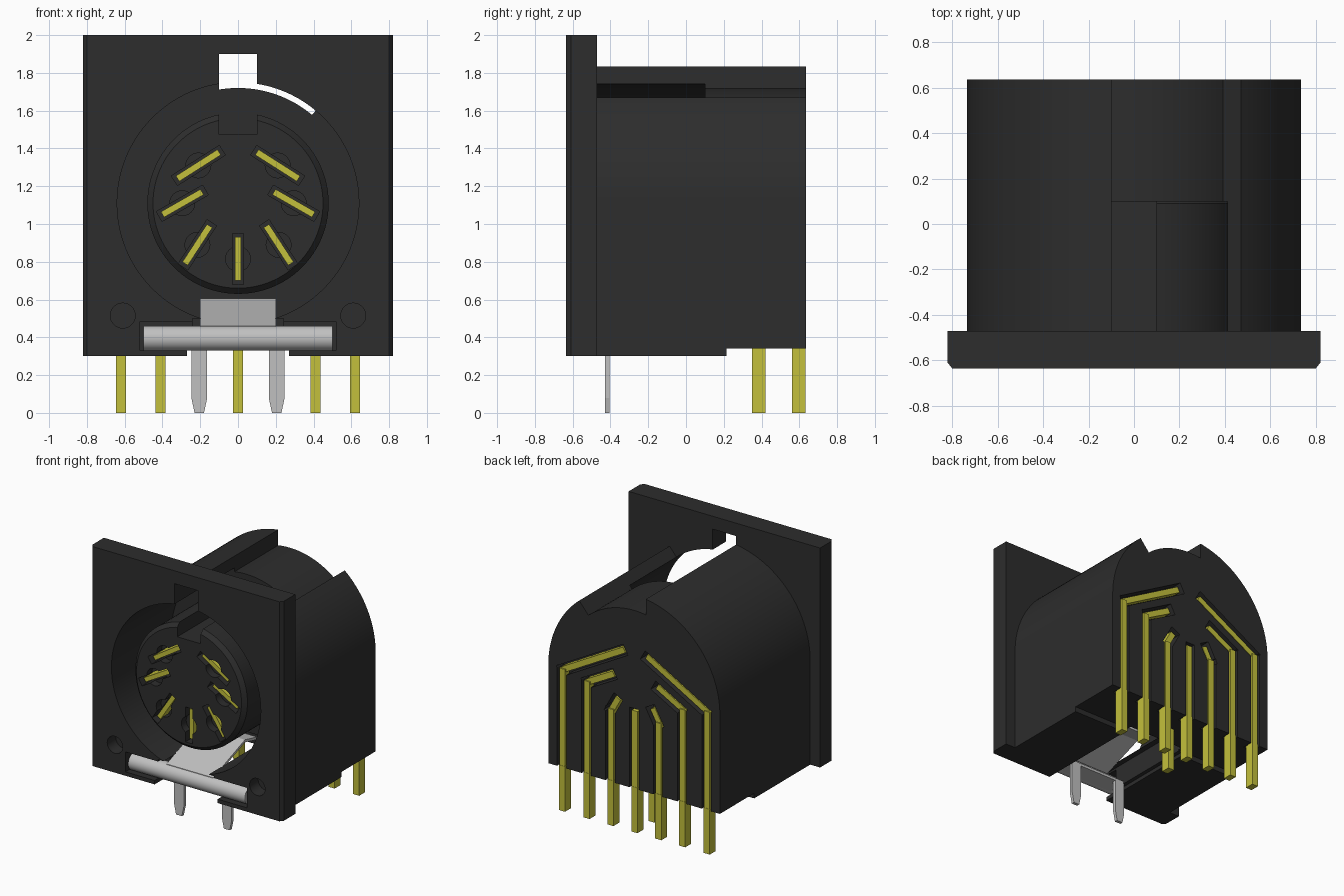
import bpy, bmesh
from math import sin, cos, pi, radians, acos, degrees, hypot
from mathutils import Vector

if "Cube" in bpy.data.objects:
    bpy.data.objects.remove(bpy.data.objects["Cube"], do_unlink=True)


def material(name, rgb):
    m = bpy.data.materials.new(name)
    m.use_nodes = True
    m.diffuse_color = (*rgb, 1)
    m.node_tree.nodes["Principled BSDF"].inputs["Base Color"].default_value = (*rgb, 1)
    return m


BLACK = material("black plastic", (0.026, 0.026, 0.026))
GOLD = material("yellow contact metal", (0.55, 0.53, 0.045))
GREY = material("grey clip metal", (0.53, 0.53, 0.53))
CZ = 1.11                      # height of the socket axis
FRONT, BACK, SEAT = -0.635, 0.635, -0.47
PLACE = {"x": lambda u, v, t: (t, u, v),
         "y": lambda u, v, t: (u, t, v),
         "z": lambda u, v, t: (u, v, t)}


def prism(name, pts, axis, a, b, mat=BLACK):
    """Extrude a closed 2D profile along an axis from a to b."""
    bm = bmesh.new()
    lo, hi = ([bm.verts.new(PLACE[axis](u, v, t)) for u, v in pts] for t in (a, b))
    bm.faces.new(lo)
    bm.faces.new(hi)
    n = len(pts)
    for i in range(n):
        j = (i + 1) % n
        bm.faces.new((lo[i], lo[j], hi[j], hi[i]))
    bmesh.ops.recalc_face_normals(bm, faces=bm.faces)
    me = bpy.data.meshes.new(name)
    bm.to_mesh(me)
    bm.free()
    me.materials.append(mat)
    ob = bpy.data.objects.new(name, me)
    bpy.context.scene.collection.objects.link(ob)
    return ob


def arc(cx, cz, r, a0, a1, n):
    return [(cx + r * cos(radians(a0 + (a1 - a0) * i / n)),
             cz + r * sin(radians(a0 + (a1 - a0) * i / n))) for i in range(n + 1)]


def circle(cx, cz, r, n=64):
    return arc(cx, cz, r, 0, 360, n)[:-1]


def rect(u0, u1, v0, v1):
    return [(u0, v0), (u1, v0), (u1, v1), (u0, v1)]


def strip(p, q, w, extra=0.0):
    """Rectangle of width w running from p to q."""
    p, q = Vector(p), Vector(q)
    d = (q - p).normalized()
    s = Vector((-d.y, d.x)) * w / 2
    p, q = p - d * extra, q + d * extra
    return [tuple(c) for c in (p + s, p - s, q - s, q + s)]


def bake(ob):
    dg = bpy.context.evaluated_depsgraph_get()
    me = bpy.data.meshes.new_from_object(ob.evaluated_get(dg))
    ob.modifiers.clear()
    ob.data = me


def cut(ob, pts, axis, a, b):
    tool = prism("cutter", pts, axis, a, b)
    tool.hide_render = True
    mod = ob.modifiers.new("cut", "BOOLEAN")
    mod.operation, mod.solver, mod.object = "DIFFERENCE", "EXACT", tool
    bake(ob)
    bpy.data.objects.remove(tool, do_unlink=True)


def smooth(ob):
    bpy.ops.object.select_all(action="DESELECT")
    ob.select_set(True)
    bpy.context.view_layer.objects.active = ob
    bpy.ops.object.shade_smooth_by_angle(angle=radians(25))


# Contact layout: centre, inner and outer blade ends, rear leg position
CONTACTS = [((0.10, 1.38), (0.32, 1.24), (0.62, 1.09)),
            ((0.19, 1.17), (0.40, 1.05), (0.41, 1.05)),
            ((0.15, 0.99), (0.28, 0.79), (0.205, 0.89))]
PINS = [tuple((s * x, z) for x, z in c) for c in CONTACTS for s in (1, -1)]
PINS.append(((0, 0.93), (0, 0.70), (0, 0.93)))

# Front flange with chamfered upright edges
flange = prism("front_flange", [(-0.82, SEAT), (-0.82, FRONT + 0.025), (-0.8, FRONT),
                                (0.8, FRONT), (0.82, FRONT + 0.025), (0.82, SEAT)],
               "z", 0.3, 2.0)
cut(flange, circle(0, CZ, 0.64, 96), "y", -0.8, -0.3)
cut(flange, rect(-0.1, 0.1, 1.6, 1.9), "y", -0.8, -0.3)
cut(flange, rect(-0.24, 0.24, 0.2, 0.5), "y", -0.8, -0.3)
cut(flange, rect(-0.27, 0.27, 0.1, 0.33), "y", -0.81, -0.31)
cut(flange, rect(-0.52, 0.52, 0.33, 0.485), "y", -0.8, -0.49)
for s in (1, -1):
    cut(flange, circle(s * 0.61, 0.515, 0.066, 32), "y", -0.8, -0.53)

# Main housing: round-topped block with the socket bore
body = prism("housing", [(-0.735, 0.3), (0.735, 0.3)] + arc(0, 1.105, 0.735, 0, 180, 64),
             "y", SEAT, BACK)
cut(body, circle(0, CZ, 0.64, 96), "y", -0.8, 0.1)
cut(body, rect(-0.9, 0.9, 0.1, 0.34), "y", 0.215, 0.9)
cut(body, rect(-0.24, 0.24, 0.2, 0.5), "y", -0.8, 0.25)
cut(body, rect(-0.27, 0.27, 0.1, 0.33), "y", -0.81, 0.3)
# Keyway along the roof, opening into the bore near the front
end = degrees(acos(-0.1 / 0.61))
cut(body, arc(0, CZ, 0.61, 50, end, 24) + [(-0.1, 2.2), (1.2 * cos(radians(50)), 2.2),
    (1.2 * cos(radians(50)), CZ + 1.2 * sin(radians(50)))], "y", -0.8, 0.9)
# Rear grooves that hold the contact arms and legs
for inner, outer, leg in PINS:
    cut(body, rect(leg[0] - 0.04, leg[0] + 0.04, 0.2, leg[1] + 0.03), "y", 0.55, 0.8)
    if leg[0]:
        cut(body, strip(inner, leg, 0.085, 0.03), "y", 0.551, 0.81)

# Insert carrying the contacts
insert = prism("contact_insert", circle(0, CZ, 0.48, 96), "y", -0.6, 0.12)
bev = insert.modifiers.new("rim", "BEVEL")
bev.width, bev.segments, bev.limit_method, bev.angle_limit = 0.03, 1, "ANGLE", radians(60)
bake(insert)
cut(insert, rect(-0.1, 0.1, 1.475, 1.8), "y", -0.8, 0.1)
for inner, outer, leg in PINS:
    mid = (Vector(inner) + Vector(outer)) / 2
    cut(insert, circle(mid.x, mid.y, 0.066, 24), "y", -0.8, -0.54)
    cut(insert, strip(inner, outer, 0.06, 0.02), "y", -0.81, -0.4)

# Contacts: front blade, rear arm and solder leg
for i, (inner, outer, leg) in enumerate(PINS, 1):
    prism(f"contact_blade_{i}", strip(inner, outer, 0.034), "y", -0.57, -0.35, GOLD)
    x, z = leg
    if x:
        prism(f"contact_arm_{i}", strip(inner, leg, 0.045, 0.005), "y", 0.56, 0.62, GOLD)
    prism(f"contact_riser_{i}", rect(x - 0.024, x + 0.024, 0.3, z + 0.01), "y", 0.575, 0.63, GOLD)
    prism(f"solder_leg_{i}", rect(x - 0.026, x + 0.026, 0, 0.35), "y", 0.56, 0.632, GOLD)
prism("ground_leg", rect(-0.026, 0.026, 0, 0.4), "y", 0.35, 0.42, GOLD)

# Shield clip: rolled bar, spring tongue and two mounting tails
bar = prism("clip_bar", circle(-0.565, 0.395, 0.066, 32), "x", -0.5, 0.5, GREY)
tongue = prism("clip_tongue", [(-0.59, 0.44), (-0.2, 0.585), (-0.05, 0.55), (-0.05, 0.57),
                               (-0.2, 0.605), (-0.59, 0.46)], "x", -0.2, 0.2, GREY)
prism("clip_floor", rect(-0.565, -0.405, 0.33, 0.35), "x", -0.24, 0.24, GREY)
for s, side in ((1, "left"), (-1, "right")):
    x = s * 0.205
    prism(f"clip_tail_{side}", [(x - 0.025, 0), (x + 0.025, 0), (x + 0.042, 0.08),
                                (x + 0.042, 0.35), (x - 0.042, 0.35), (x - 0.042, 0.08)],
          "y", -0.43, -0.405, GREY)

for ob in (flange, body, insert, bar):
    smooth(ob)
